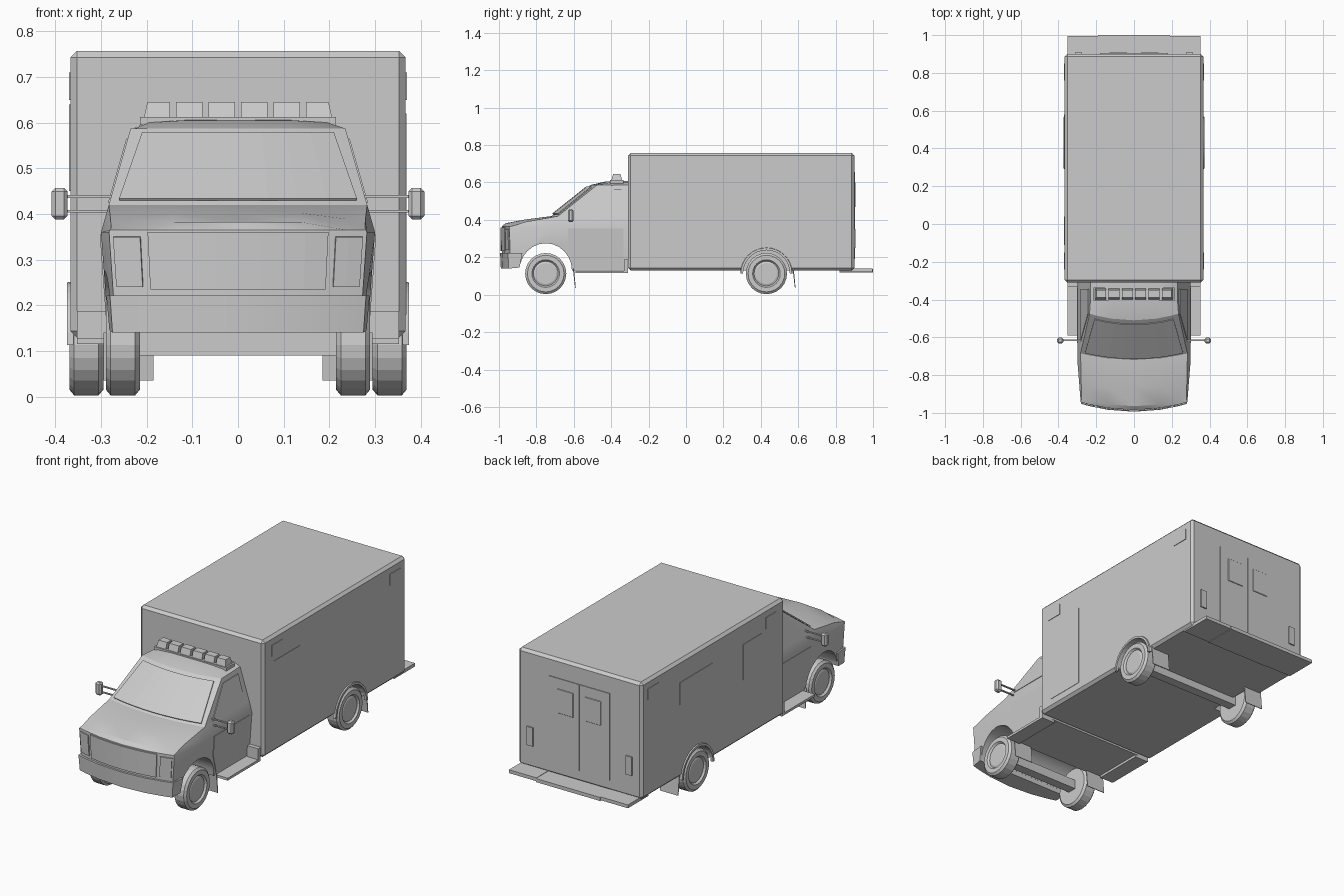
import bpy, bmesh, math
from mathutils import Vector

if "Cube" in bpy.data.objects:
    bpy.data.objects.remove(bpy.data.objects["Cube"])


def finish(name, bm):
    bmesh.ops.recalc_face_normals(bm, faces=bm.faces[:])
    me = bpy.data.meshes.new(name)
    bm.to_mesh(me)
    bm.free()
    ob = bpy.data.objects.new(name, me)
    bpy.context.collection.objects.link(ob)
    return ob


def box(name, x, y, z, bevel=0):
    bm = bmesh.new()
    bmesh.ops.create_cube(bm, size=1)
    for v in bm.verts:
        v.co = Vector([(r[0] + r[1]) / 2 + c * (r[1] - r[0]) for r, c in zip((x, y, z), v.co)])
    if bevel:
        bmesh.ops.bevel(bm, geom=bm.edges[:], offset=bevel, segments=1, affect='EDGES')
    return finish(name, bm)


def pair(name, x, y, z, bevel=0):
    box(name + "_right", x, y, z, bevel)
    box(name + "_left", (-x[1], -x[0]), y, z, bevel)


def prism(name, pts, direction):
    """Extrude a polygon of 3D points along a vector."""
    bm = bmesh.new()
    f = bm.faces.new([bm.verts.new(p) for p in pts])
    r = bmesh.ops.extrude_face_region(bm, geom=[f], use_keep_orig=True)
    for v in [g for g in r["geom"] if isinstance(g, bmesh.types.BMVert)]:
        v.co += Vector(direction)
    return finish(name, bm)


def half_width(y, z):
    w = 0.283 + 0.017 * (z - 0.13) / 0.23 if z < 0.36 else 0.30 - 0.07 * (z - 0.36) / 0.245
    return w * (1 - 0.06 * max(0, -0.72 - y) / 0.27)


def warp(t, y, z):
    """Cab shape: t is -1..1 across the width, y and z lie on the centre profile."""
    x = t * half_width(y, z)
    if abs(t) > 0.8:
        if z > 0.595:
            z -= 0.02 * (abs(t) - 0.8) / 0.2
        elif z > 0.37 and y < -0.75:
            z -= 0.013
    if y < -0.95:
        y += 0.042 * t * t
    elif z > 0.41 and y < -0.4:
        y += 0.035 * t * t
    return Vector((x, y, z))


def cab_part(name, profile, cuts, scale=1):
    bm = bmesh.new()
    f = bm.faces.new([bm.verts.new((-1, y, z)) for y, z in profile])
    r = bmesh.ops.extrude_face_region(bm, geom=[f], use_keep_orig=True)
    for v in [g for g in r["geom"] if isinstance(g, bmesh.types.BMVert)]:
        v.co.x = 1
    cuts = cuts + [((1, 0, 0), t) for t in (-0.85, -0.5, 0, 0.5, 0.85)]
    for n, d in cuts:
        bmesh.ops.bisect_plane(bm, geom=bm.verts[:] + bm.edges[:] + bm.faces[:],
                               plane_co=Vector(n) * d, plane_no=n)
    for v in bm.verts:
        v.co = warp(*v.co)
        v.co.x *= scale
    ob = finish(name, bm)
    bpy.ops.object.select_all(action='DESELECT')
    ob.select_set(True)
    bpy.context.view_layer.objects.active = ob
    bpy.ops.object.shade_smooth_by_angle(angle=math.radians(25))


def strip(name, ts, low, high):
    """Thin curved panel on the cab front; low/high = (y, z, width factor)."""
    bm = bmesh.new()
    rows = [[bm.verts.new(warp(t * s, y, z)) for t in ts] for y, z, s in (low, high)]
    for i in range(len(ts) - 1):
        bm.faces.new((rows[0][i], rows[0][i + 1], rows[1][i + 1], rows[1][i]))
    m = finish(name, bm).modifiers.new("thickness", 'SOLIDIFY')
    m.thickness, m.offset = 0.006, 0


# Cab body with wheel arch in its profile
arch = [(-0.75 + 0.14 * math.cos(math.radians(a)), 0.13 + 0.145 * math.sin(math.radians(a)))
        for a in range(165, -1, -15)]
cab_part("cab", [(-0.31, 0.13), (-0.31, 0.607), (-0.43, 0.605), (-0.51, 0.587), (-0.72, 0.42),
                 (-0.86, 0.402), (-0.965, 0.382), (-0.985, 0.365), (-0.983, 0.16)] + arch,
         [((0, 0, 1), 0.36), ((0, 0, 1), 0.42), ((0, 1, 0), -0.72)])
cab_part("front_bumper", [(-0.99, 0.14), (-0.994, 0.222), (-0.875, 0.222), (-0.89, 0.145)], [], 1.03)
cols = [-1, -0.75, -0.5, -0.25, 0, 0.25, 0.5, 0.75, 1]
strip("windshield", cols, (-0.713, 0.432, 0.93), (-0.531, 0.577, 0.88))
strip("grille", cols, (-0.988, 0.235, 0.7), (-0.989, 0.36, 0.7))
for s, side in ((1, "right"), (-1, "left")):
    strip("headlight_" + side, [s * 0.76, s * 0.86, s * 0.97], (-0.986, 0.24, 1), (-0.988, 0.35, 1))
    # Doors and side windows follow the cab flank
    for nm, poly in (("door", [(-0.335, 0.145), (-0.335, 0.355), (-0.63, 0.355), (-0.63, 0.25), (-0.595, 0.145)]),
                     ("side_window", [(-0.345, 0.425), (-0.345, 0.565), (-0.475, 0.565), (-0.62, 0.425)])):
        prism(nm + "_" + side, [(s * (half_width(y, z) - 0.002), y, z) for y, z in poly], (s * 0.005, 0, 0))

# Roof light bar
box("light_bar_base", (-0.215, 0.215), (-0.405, -0.335), (0.595, 0.612))
for i in range(6):
    c = (i - 2.5) * 0.071
    ob = box("light_%d" % i, (c - 0.029, c + 0.029), (-0.4, -0.34), (0.608, 0.645))
    for v in ob.data.vertices:
        if v.co.z > 0.63:
            v.co.y = -0.37 + (v.co.y + 0.37) * 0.65
            if abs(v.co.x) > 0.2:
                v.co.x *= 0.96

# Mirrors and arms
pair("mirror", (0.373, 0.408), (-0.632, -0.602), (0.388, 0.457), 0.008)
for i, z in enumerate((0.406, 0.438)):
    pair("mirror_arm_%d" % i, (0.27, 0.38), (-0.62, -0.612), (z - 0.003, z + 0.003))

# Rear cargo body
body = box("cargo_body", (-0.367, 0.367), (-0.31, 0.9), (0.13, 0.757), 0.014)


def lathe(name, profile, y, z, n=24, arc=360):
    """Revolve closed (x, radius) profile around a sideways axis."""
    bm = bmesh.new()
    full = arc == 360
    rings = []
    for i in range(n if full else n + 1):
        a = math.radians(arc * i / n)
        rings.append([bm.verts.new((x, y + r * math.cos(a), z + r * math.sin(a))) for x, r in profile])
    m = len(profile)
    for i in range(n):
        p, q = rings[i], rings[(i + 1) % len(rings)]
        for j in range(m - 1 if full else m):
            k = (j + 1) % m
            bm.faces.new((p[j], p[k], q[k], q[j]))
    if full:
        bm.faces.new([r[0] for r in rings])
        bm.faces.new([r[-1] for r in rings])
    else:
        bm.faces.new(rings[0])
        bm.faces.new(rings[-1])
    return finish(name, bm)


# Wheels, axles, wheel wells and flares
for s, side in ((1, "right"), (-1, "left")):
    for nm, y, x0 in (("front", -0.75, 0.215), ("rear", 0.43, 0.295)):
        prof = [(0, 0.06), (0, 0.098), (0.01, 0.11), (0.064, 0.11), (0.074, 0.098),
                (0.074, 0.074), (0.064, 0.066), (0.068, 0.056)]
        lathe("%s_wheel_%s" % (nm, side), [(s * (x0 + x), r) for x, r in prof], y, 0.113)
    lathe("wheel_flare_" + side, [(s * 0.36, 0.125), (s * 0.374, 0.125), (s * 0.374, 0.137), (s * 0.36, 0.14)],
          0.43, 0.113, 16, 180)
    cut = lathe("wheel_well_cutter_" + side, [(s * 0.28, 0.127), (s * 0.4, 0.127)], 0.43, 0.113)
    cut.hide_render = True
    cut.hide_viewport = True
    b = body.modifiers.new("well", 'BOOLEAN')
    b.operation, b.object = 'DIFFERENCE', cut
    # Slanted mud flaps
    for nm, y, xa, xb in (("front", -0.605, 0.185, 0.295), ("rear", 0.57, 0.255, 0.363)):
        prism("%s_mud_flap_%s" % (nm, side), [(s * xa, y, 0.14), (s * xa, y + 0.006, 0.14),
              (s * xa, y + 0.016, 0.035), (s * xa, y + 0.012, 0.035)], (s * (xb - xa), 0, 0))
for nm, y in (("front", -0.75), ("rear", 0.43)):
    box(nm + "_axle", (-0.3, 0.3) if nm == "rear" else (-0.22, 0.22), (y - 0.025, y + 0.025), (0.09, 0.14))

# Running boards and rear step bumper
pair("running_board", (0.27, 0.352), (-0.59, -0.31), (0.115, 0.128))
pair("running_board_end", (0.285, 0.352), (-0.332, -0.31), (0.115, 0.187))
box("rear_step", (-0.19, 0.19), (0.82, 1.0), (0.119, 0.138))
pair("rear_step_side", (0.19, 0.353), (0.82, 0.996), (0.122, 0.14))

# Rear doors, their windows and tail lights
pair("rear_door", (0.003, 0.18), (0.897, 0.904), (0.19, 0.655))
pair("rear_door_window", (0.035, 0.13), (0.9, 0.907), (0.47, 0.6), 0.002)
pair("tail_light", (0.275, 0.312), (0.897, 0.907), (0.25, 0.35))

# Cargo body side lights, window and side door window
for i, y in enumerate((-0.24, 0.76)):
    pair("side_light_%d" % i, (0.364, 0.37), (y, y + 0.09), (0.65, 0.71))
box("cargo_side_window", (-0.37, -0.364), (0.3, 0.58), (0.52, 0.64))
box("cargo_door_window", (-0.37, -0.364), (-0.11, 0.04), (0.45, 0.64))
box("cargo_side_door", (0.364, 0.369), (-0.22, 0.0), (0.18, 0.62))
